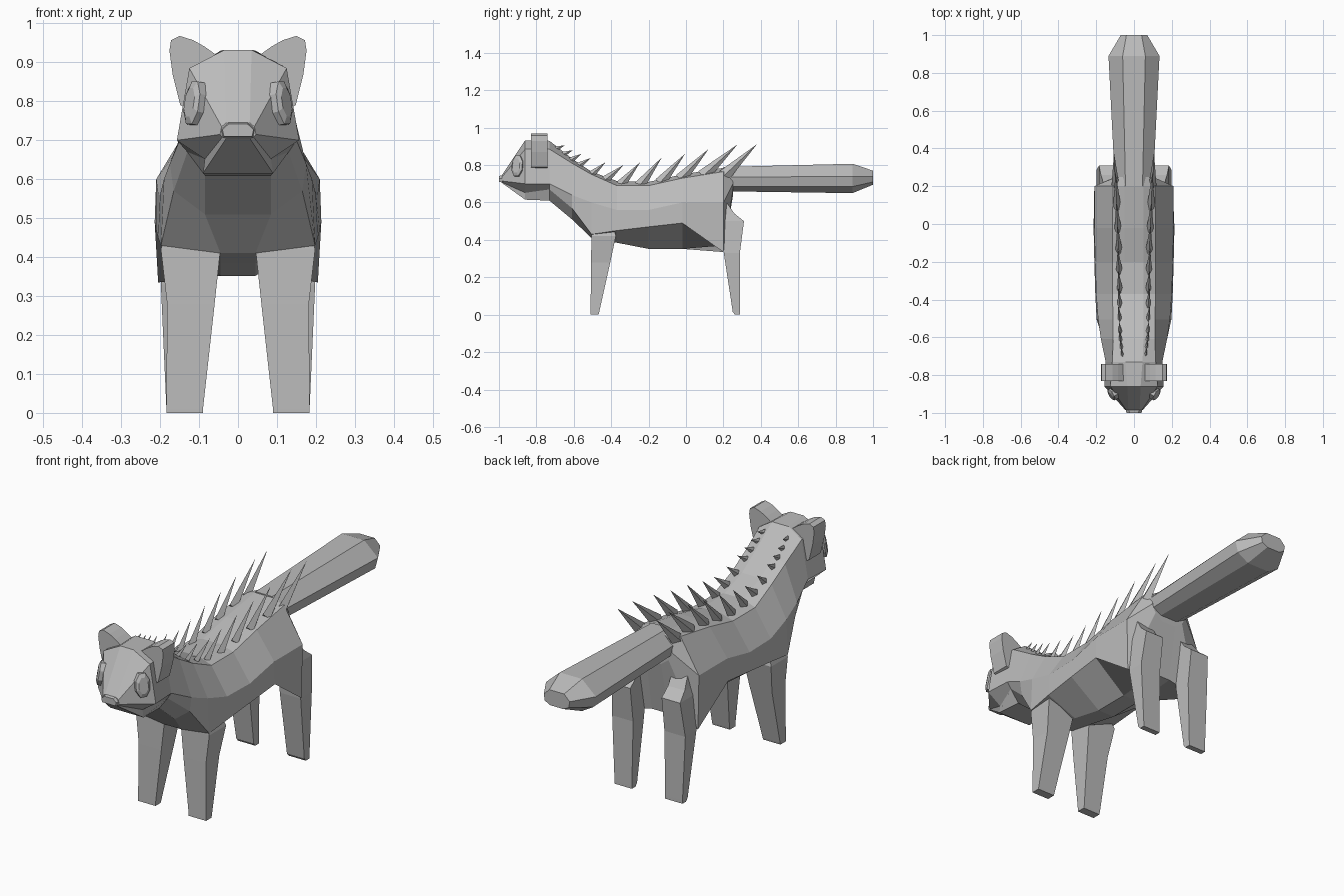
import bpy, bmesh, math
from mathutils import Vector

if "Cube" in bpy.data.objects:
    bpy.data.objects.remove(bpy.data.objects["Cube"])

grey = bpy.data.materials.new("fur_grey")
grey.diffuse_color = (0.5, 0.5, 0.5, 1)
grey.use_nodes = True
grey.node_tree.nodes["Principled BSDF"].inputs["Base Color"].default_value = grey.diffuse_color


def finish(name, bm):
    bmesh.ops.remove_doubles(bm, verts=bm.verts, dist=0.0005)
    bmesh.ops.recalc_face_normals(bm, faces=bm.faces)
    me = bpy.data.meshes.new(name)
    bm.to_mesh(me)
    bm.free()
    me.materials.append(grey)
    ob = bpy.data.objects.new(name, me)
    bpy.context.collection.objects.link(ob)
    return ob


def loft(name, rings):
    """Skin closed rings of equal length and cap both ends."""
    bm = bmesh.new()
    vs = [[bm.verts.new(p) for p in r] for r in rings]
    n = len(vs[0])
    for a, b in zip(vs, vs[1:]):
        for i in range(n):
            j = (i + 1) % n
            bm.faces.new((a[i], a[j], b[j], b[i]))
    bm.faces.new(vs[0])
    bm.faces.new(vs[-1])
    return finish(name, bm)


def sym_ring(half, y=0):
    """Mirror a half profile of (x, z) or (x, y, z) points."""
    pts = [Vector(p) if len(p) == 3 else Vector((p[0], y, p[1])) for p in half]
    return pts + [Vector((-p.x, p.y, p.z)) for p in reversed(pts)]


def mirror(ob):
    m = ob.modifiers.new("mirror", 'MIRROR')
    m.use_axis[0] = True
    m.use_clip = False
    return ob


# Body: cross-sections from neck to rump (top, shoulder, flank, lower flank, belly)
body = [
    sym_ring([(.045, .93), (.115, .885), (.15, .70), (.13, .67), (.085, .61)], -.73),
    sym_ring([(.05, .835), (.11, .81), (.175, .64), (.165, .57), (.085, .51)], -.61),
    sym_ring([(.05, .765), (.11, .75), (.19, .60), (.198, .43), (.045, .41)], -.505),
    sym_ring([(.05, .715), (.115, .69), (.20, .56), (.205, .45), (.045, .385)], -.37),
    sym_ring([(.05, .71), (.115, .69), (.205, .56), (.21, .47), (.045, .352)], -.20),
    sym_ring([(.05, .75), (.115, .73), (.21, .60), (.214, .49), (.045, .352)], -.02),
    sym_ring([(.05, .785), (.11, .765), (.21, .60), (.205, .335), (.045, .37)], .20),
    sym_ring([(.045, .785), (.09, .76), (.10, .70), (.08, .66), (.04, .63)], .25),
]
loft("body", body)

# Head: skull block tapering to the nose
loft("head", [
    sym_ring([(.045, .93), (.115, .885), (.15, .70), (.13, .67), (.085, .61)], -.73),
    sym_ring([(.035, .932), (.125, .885), (.157, .70), (.085, .652), (.09, .615)], -.86),
    sym_ring([(.03, .745), (.042, .735), (.046, .715), (.04, .708), (.03, .705)], -.985),
])
# Nose tip
loft("nose", [
    sym_ring([(.028, .748), (.046, .73), (.042, .705)], -.97),
    sym_ring([(.024, .742), (.04, .727), (.036, .71)], -1.0),
])

# Tail: broad six-sided club
loft("tail", [
    sym_ring([(.045, .79), (.10, .735), (.09, .685), (.045, .66)], .20),
    sym_ring([(.06, .807), (.135, .74), (.12, .685), (.06, .65)], .89),
    sym_ring([(.04, .77), (.07, .74), (.065, .71), (.035, .695)], 1.0),
])


def box_ring(x0, x1, y0, y1, z):
    return [(x0, y0, z), (x1, y0, z), (x1, y1, z), (x0, y1, z)]


# Legs
mirror(loft("front_leg", [
    box_ring(.09, .184, -.51, -.468, 0),
    box_ring(.09, .184, -.51, -.465, .01),
    box_ring(.06, .182, -.508, -.405, .28),
    box_ring(.045, .198, -.505, -.375, .42),
    box_ring(.06, .18, -.50, -.39, .48),
]))
mirror(loft("hind_leg", [
    box_ring(.09, .184, .262, .29, 0),
    box_ring(.09, .184, .25, .29, .015),
    box_ring(.085, .198, .202, .288, .33),
    box_ring(.085, .185, .19, .31, .50),
    box_ring(.085, .175, .17, .26, .54),
    box_ring(.08, .16, .15, .21, .61),
]))

# Ears: flat rounded slabs on the sides of the head
ear = [(.05, .915), (.085, .94), (.115, .957), (.15, .968), (.172, .957),
       (.176, .93), (.168, .87), (.148, .79), (.125, .78), (.10, .86)]
mirror(loft("ear", [[(x, -.83, z) for x, z in ear], [(x, -.74, z) for x, z in ear]]))

# Eyes: raised faceted discs on the slanted cheeks
normal = Vector((.83, -.53, .16)).normalized()
side = Vector((0, 0, 1)).cross(normal).normalized()
up = normal.cross(side)
centre = Vector((.112, -.90, .795))


def eye_ring(r, h):
    return [centre + normal * h + side * r * .6 * math.cos(a) + up * r * math.sin(a)
            for a in (math.tau * (i + .5) / 8 for i in range(8))]


mirror(loft("eye", [eye_ring(.06, -.03), eye_ring(.06, .008), eye_ring(.04, .016)]))

# Back spikes: base y, base z, tip y, tip z, x
spikes = [
    (-.69, .89, -.648, .905, .062), (-.65, .86, -.605, .88, .066),
    (-.61, .83, -.56, .86, .07), (-.57, .80, -.51, .838, .072),
    (-.50, .755, -.43, .815, .075), (-.42, .73, -.335, .80, .075),
    (-.34, .705, -.245, .815, .075), (-.24, .70, -.13, .84, .078),
    (-.13, .715, -.005, .86, .08), (-.02, .735, .12, .885, .085),
    (.10, .75, .275, .91, .09), (.20, .74, .38, .912, .098),
]
bm = bmesh.new()
for by, bz, ty, tz, x in spikes:
    b, t = Vector((x, by, bz)), Vector((x + .008, ty, tz))
    d = (t - b).normalized()
    s = Vector((1, 0, 0))
    u = d.cross(s)
    r = .012 + .1 * (t - b).length
    b = b - d * .015
    base = [bm.verts.new(b + s * r * .6 * math.cos(a) + u * r * math.sin(a))
            for a in (math.tau * i / 4 for i in range(4))]
    tip = bm.verts.new(t)
    bm.faces.new(base)
    for i in range(4):
        bm.faces.new((base[i], base[(i + 1) % 4], tip))
mirror(finish("back_spikes", bm))
